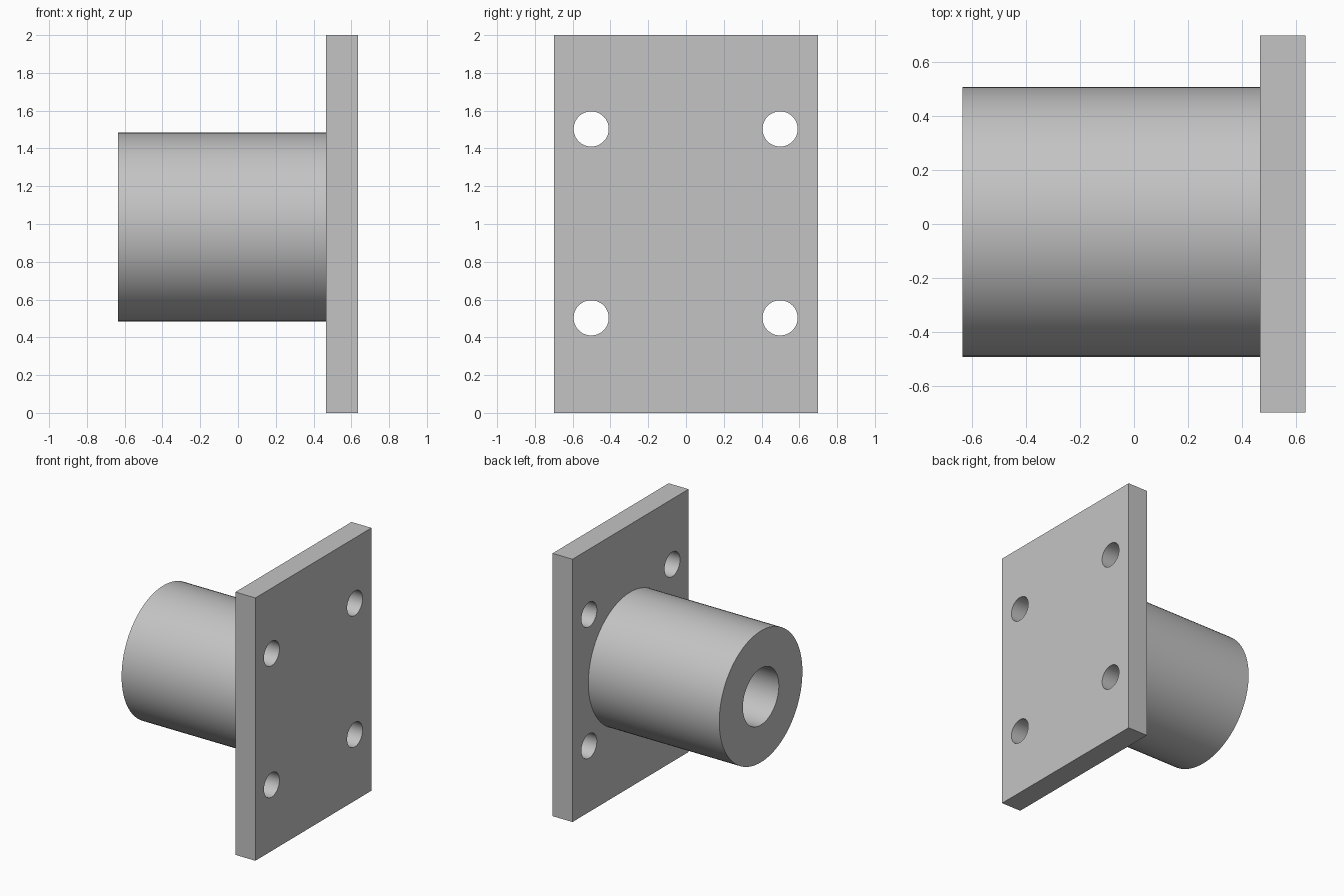
import bpy
import bmesh
from math import pi, radians
from mathutils import Matrix, Vector

cube = bpy.data.objects.get("Cube")
if cube:
    bpy.data.objects.remove(cube, do_unlink=True)

# Main dimensions
X_BACK, X_JOIN, X_FACE = -0.635, 0.467, 0.635
HALF_WIDTH, HEIGHT = 0.698, 2.0
AXIS_Y, AXIS_Z = 0.007, 0.985
SLEEVE_R, BORE_R, HOLE_R = 0.5, 0.216, 0.093
SEGMENTS = 96

grey = bpy.data.materials.new("light_grey")
grey.use_nodes = True
COLOUR = (0.55, 0.55, 0.55, 1)
grey.diffuse_color = COLOUR
grey.node_tree.nodes["Principled BSDF"].inputs["Base Color"].default_value = COLOUR


def make_object(name, bm):
    bmesh.ops.recalc_face_normals(bm, faces=bm.faces)
    mesh = bpy.data.meshes.new(name)
    bm.to_mesh(mesh)
    bm.free()
    mesh.materials.append(grey)
    obj = bpy.data.objects.new(name, mesh)
    bpy.context.collection.objects.link(obj)
    return obj


def smooth(obj):
    bpy.ops.object.select_all(action="DESELECT")
    obj.select_set(True)
    bpy.context.view_layer.objects.active = obj
    bpy.ops.object.shade_smooth_by_angle(angle=radians(30))


# Flat mounting plate
bm = bmesh.new()
bmesh.ops.create_cube(bm, size=1)
bmesh.ops.scale(bm, vec=(X_FACE - X_JOIN, 2 * HALF_WIDTH, HEIGHT), verts=bm.verts)
bmesh.ops.translate(bm, vec=((X_FACE + X_JOIN) / 2, 0, HEIGHT / 2), verts=bm.verts)
plate = make_object("mounting_plate", bm)

# Four bolt holes cut through the plate
bm = bmesh.new()
for y in (-0.502, 0.498):
    for z in (0.503, 1.503):
        place = Matrix.Translation((X_JOIN, y, z)) @ Matrix.Rotation(pi / 2, 4, "Y")
        bmesh.ops.create_cone(bm, cap_ends=True, segments=64, radius1=HOLE_R,
                              radius2=HOLE_R, depth=1, matrix=place)
cutter = make_object("bolt_hole_cutter", bm)
cutter.hide_render = True
cut = plate.modifiers.new("bolt_holes", "BOOLEAN")
cut.operation = "DIFFERENCE"
cut.solver = "EXACT"
cut.object = cutter
bpy.context.view_layer.objects.active = plate
bpy.ops.object.modifier_apply(modifier=cut.name)
bpy.data.objects.remove(cutter, do_unlink=True)
smooth(plate)

# Round sleeve with a blind bore: a profile spun about its axis
bm = bmesh.new()
profile = [(X_JOIN, SLEEVE_R), (X_BACK, SLEEVE_R), (X_BACK, BORE_R), (X_JOIN, BORE_R)]
verts = [bm.verts.new((x, AXIS_Y, AXIS_Z + r)) for x, r in profile]
edges = [bm.edges.new(pair) for pair in zip(verts, verts[1:])]
bmesh.ops.spin(bm, geom=verts + edges, cent=(0, AXIS_Y, AXIS_Z), axis=Vector((1, 0, 0)),
               angle=2 * pi, steps=SEGMENTS, use_duplicate=False)
bmesh.ops.remove_doubles(bm, verts=bm.verts, dist=0.0001)
# Close the joint ring so the sleeve is a solid tube
rim = [e for e in bm.edges if e.is_boundary]
bmesh.ops.bridge_loops(bm, edges=rim)
smooth(make_object("sleeve", bm))
